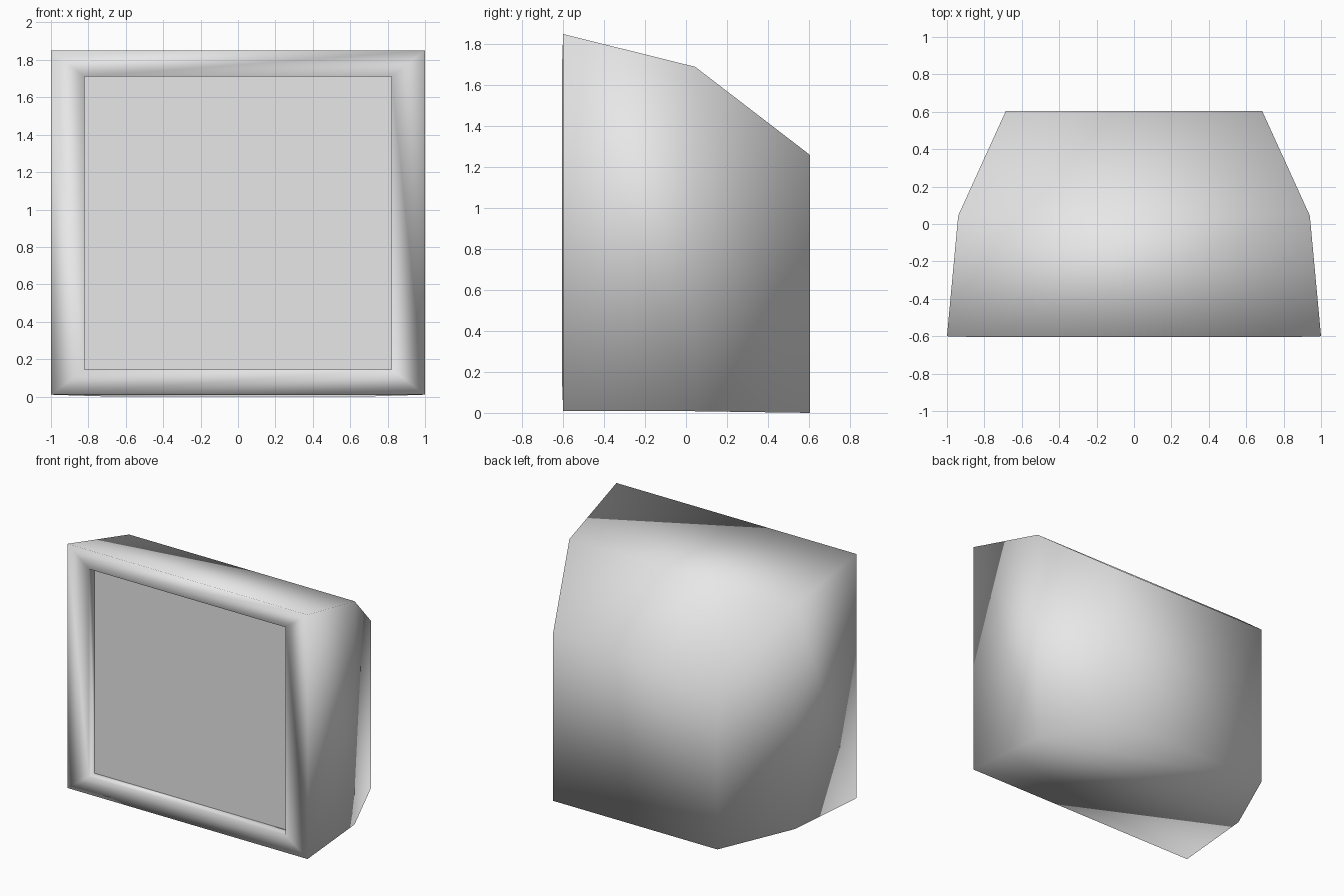
import bpy
import bmesh

if "Cube" in bpy.data.objects:
    bpy.data.objects.remove(bpy.data.objects["Cube"], do_unlink=True)

grey = bpy.data.materials.new("light_grey")
grey.use_nodes = True
grey.diffuse_color = (0.8, 0.8, 0.8, 1)
grey.node_tree.nodes["Principled BSDF"].inputs["Base Color"].default_value = (0.8, 0.8, 0.8, 1)


def loft(name, rings, cap_end, smooth):
    """Join rectangular rings (half width, y, bottom, top) into one skin."""
    bm = bmesh.new()
    loops = [[bm.verts.new(p) for p in ((-w, y, lo), (w, y, lo), (w, y, hi), (-w, y, hi))]
             for w, y, lo, hi in rings]
    for a, b in zip(loops, loops[1:]):
        for i in range(4):
            j = (i + 1) % 4
            bm.faces.new((a[i], a[j], b[j], b[i]))
    if cap_end:
        bm.faces.new(loops[-1])
    bm.normal_update()
    for f in bm.faces:
        f.smooth = smooth
    mesh = bpy.data.meshes.new(name)
    bm.to_mesh(mesh)
    bm.free()
    mesh.materials.append(grey)
    obj = bpy.data.objects.new(name, mesh)
    bpy.context.collection.objects.link(obj)
    return obj


SCREEN_Y = -0.535
OPENING = (0.82, 0.145, 1.71)
w, lo, hi = OPENING

# Casing: back panel, tapered shell, front bezel and recess walls
casing = loft("casing", [
    (0.685, 0.605, 0.0, 1.26),
    (0.94, 0.045, 0.008, 1.69),
    (1.0, -0.6, 0.01, 1.85),
    (w, -0.605, lo, hi),
    (w, SCREEN_Y, lo, hi),
], False, True)
bm = bmesh.new()
bm.from_mesh(casing.data)
bm.verts.ensure_lookup_table()
back = bm.faces.new(bm.verts[:4])
back.smooth = True
bmesh.ops.recalc_face_normals(bm, faces=bm.faces)
bm.normal_update()
if back.normal.y < 0:
    bmesh.ops.reverse_faces(bm, faces=bm.faces)
bm.to_mesh(casing.data)
bm.free()

# Flat recessed screen, facing the front
loft("screen", [(w, SCREEN_Y, lo, hi)], True, False)
